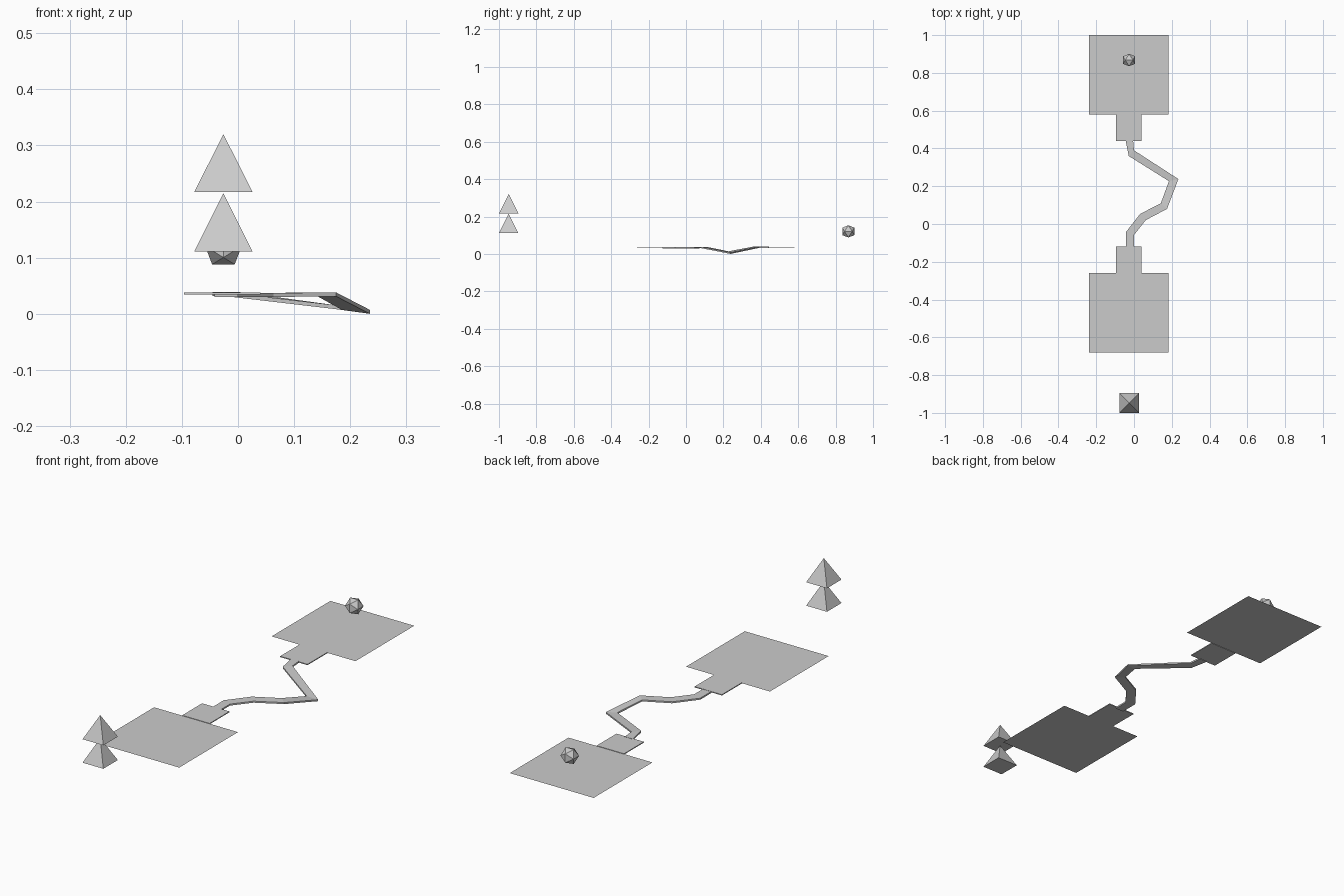
import bpy, bmesh
from mathutils import Vector

if "Cube" in bpy.data.objects:
    bpy.data.objects.remove(bpy.data.objects["Cube"])

CX = -0.028


def finish(name, bm):
    bmesh.ops.recalc_face_normals(bm, faces=bm.faces)
    me = bpy.data.meshes.new(name)
    bm.to_mesh(me)
    bm.free()
    ob = bpy.data.objects.new(name, me)
    bpy.context.collection.objects.link(ob)
    return ob


def plane(name, x, y, size, z):
    bm = bmesh.new()
    h = size / 2
    bm.faces.new([bm.verts.new((x + a * h, y + b * h, z))
                  for a, b in ((-1, -1), (1, -1), (1, 1), (-1, 1))])
    me = finish(name, bm).data
    if me.polygons[0].normal.z < 0:
        me.flip_normals()


def box(name, centre, size):
    bm = bmesh.new()
    bmesh.ops.create_cube(bm, size=1)
    for v in bm.verts:
        v.co = Vector([c + s * k for c, s, k in zip(centre, size, v.co)])
    finish(name, bm)


def pyramid(name, x, y, z0, z1, half):
    bm = bmesh.new()
    base = [bm.verts.new((x + a * half, y + b * half, z0))
            for a, b in ((-1, -1), (1, -1), (1, 1), (-1, 1))]
    tip = bm.verts.new((x, y, z1))
    bm.faces.new(base[::-1])
    for i in range(4):
        bm.faces.new((base[i], base[(i + 1) % 4], tip))
    finish(name, bm)


# Flat ground pads and the thin slabs joining them to the path
for side, pad_y, slab_y in (("front", -0.47, -0.19), ("back", 0.79, 0.51)):
    plane(side + "_pad", CX, pad_y, 0.42, 0.036)
    box(side + "_slab", (CX, slab_y, 0.036), (0.137, 0.142, 0.004))

# Winding path: left edge, right edge, and top height on each side
left = [(-.045, .445), (-.028, .36), (.185, .227), (.142, .11),
        (.032, .053), (-.042, -.042), (-.042, -.125)]
right = [(-.005, .445), (.0, .39), (.235, .238), (.175, .08),
         (.063, .021), (.0, -.058), (.0, -.125)]
heights = [(.039, .039), (.039, .039), (.014, .007), (.038, .038),
           (.037, .037), (.037, .037), (.037, .037)]
bm = bmesh.new()
rings = []
for (lx, ly), (rx, ry), (lz, rz) in zip(left, right, heights):
    rings.append([bm.verts.new(p) for p in (
        (lx, ly, lz), (rx, ry, rz), (rx, ry, rz - .007), (lx, ly, lz - .007))])
for a, b in zip(rings, rings[1:]):
    for i in range(4):
        j = (i + 1) % 4
        bm.faces.new((a[i], a[j], b[j], b[i]))
bm.faces.new(rings[0])
bm.faces.new(rings[-1])
finish("winding_path", bm)

# Two stacked pyramids
pyramid("lower_pyramid", -0.026, -0.948, 0.111, 0.215, 0.052)
pyramid("upper_pyramid", -0.026, -0.948, 0.217, 0.32, 0.052)

# Twenty-sided ball, resting with an edge along x
bm = bmesh.new()
s, t = 0.0201, 0.0325
for a in (-1, 1):
    for b in (-1, 1):
        for p in ((a * s, 0, b * t), (0, a * t, b * s), (a * t, b * s, 0)):
            bm.verts.new(Vector(p) + Vector((-0.026, 0.868, 0.1205)))
bmesh.ops.convex_hull(bm, input=bm.verts)
finish("faceted_ball", bm)
